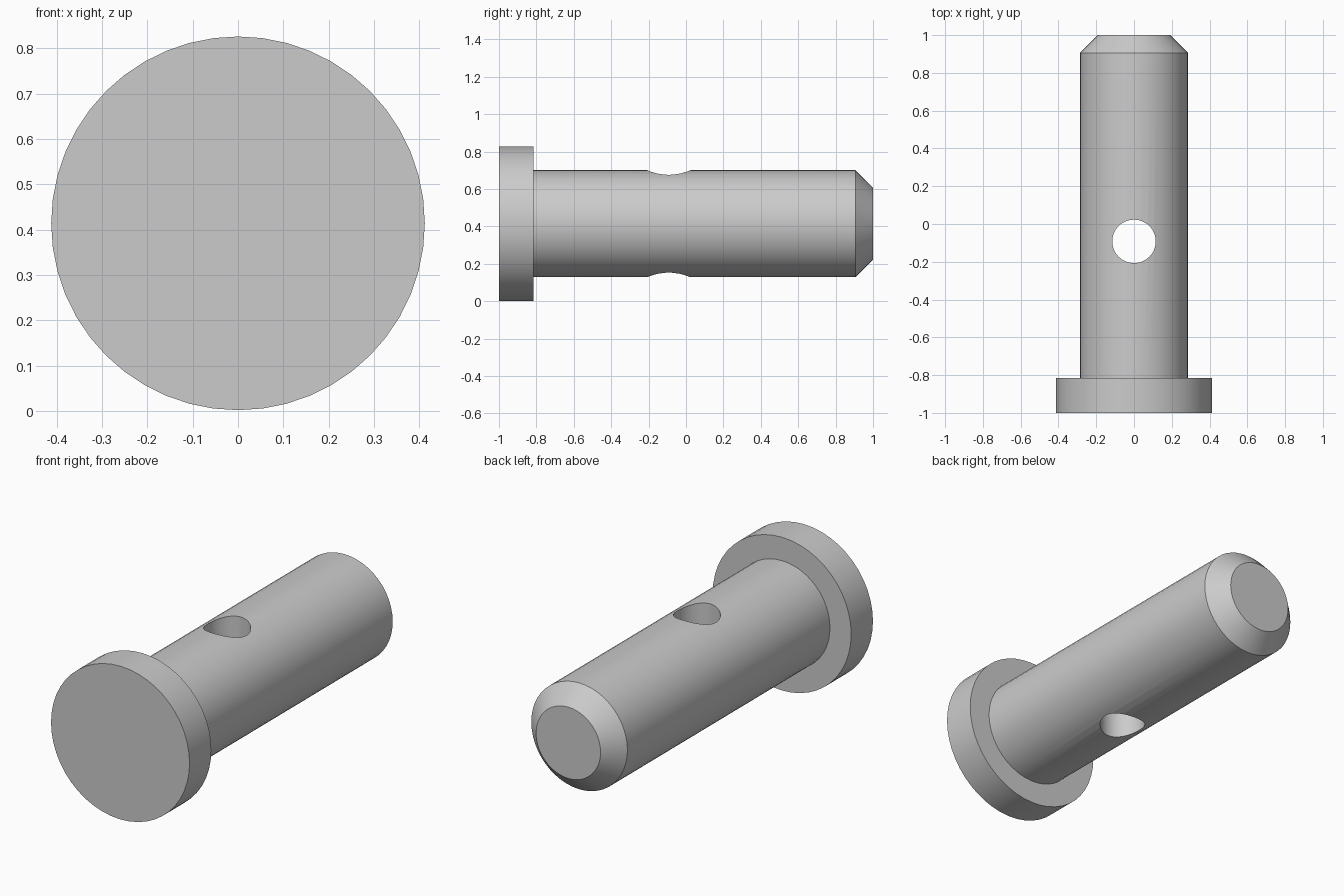
import bpy, bmesh, math
from mathutils import Matrix, Vector

cube = bpy.data.objects.get("Cube")
if cube:
    bpy.data.objects.remove(cube, do_unlink=True)

AXIS_Z = 0.414
SEGMENTS = 48

steel = bpy.data.materials.new("grey_steel")
steel.use_nodes = True
grey = (0.6, 0.6, 0.6, 1)
steel.diffuse_color = grey
steel.node_tree.nodes["Principled BSDF"].inputs["Base Color"].default_value = grey


def add_object(name, bm):
    mesh = bpy.data.meshes.new(name)
    bm.to_mesh(mesh)
    bm.free()
    mesh.materials.append(steel)
    obj = bpy.data.objects.new(name, mesh)
    bpy.context.collection.objects.link(obj)
    return obj


def lathe(name, profile):
    """Turn (radius, y) points around the pin axis and cap both ends."""
    bm = bmesh.new()
    rings = []
    for radius, y in profile:
        angles = [math.tau * i / SEGMENTS for i in range(SEGMENTS)]
        rings.append([bm.verts.new((radius * math.sin(a), y, AXIS_Z - radius * math.cos(a)))
                      for a in angles])
    for near, far in zip(rings, rings[1:]):
        for i in range(SEGMENTS):
            j = (i + 1) % SEGMENTS
            bm.faces.new((near[i], near[j], far[j], far[i]))
    bm.faces.new(rings[0])
    bm.faces.new(rings[-1])
    bmesh.ops.recalc_face_normals(bm, faces=bm.faces)
    return add_object(name, bm)


# Pin: flat head, straight shank and chamfered tip
pin = lathe("headed_pin", [(0.412, -1), (0.412, -0.815), (0.286, -0.815),
                           (0.286, 0.906), (0.192, 1)])

# Vertical cross hole through the shank
bm = bmesh.new()
bmesh.ops.create_cone(bm, cap_ends=True, segments=SEGMENTS, radius1=0.115, radius2=0.115,
                      depth=1, matrix=Matrix.Translation(Vector((0, -0.092, AXIS_Z))))
cutter = add_object("hole_cutter", bm)
cutter.hide_render = True

hole = pin.modifiers.new("cross_hole", "BOOLEAN")
hole.operation = "DIFFERENCE"
hole.solver = "EXACT"
hole.object = cutter

bpy.ops.object.select_all(action="DESELECT")
pin.select_set(True)
bpy.context.view_layer.objects.active = pin
bpy.ops.object.modifier_apply(modifier=hole.name)
bpy.data.objects.remove(cutter, do_unlink=True)
bpy.ops.object.shade_smooth_by_angle(angle=math.radians(30))
